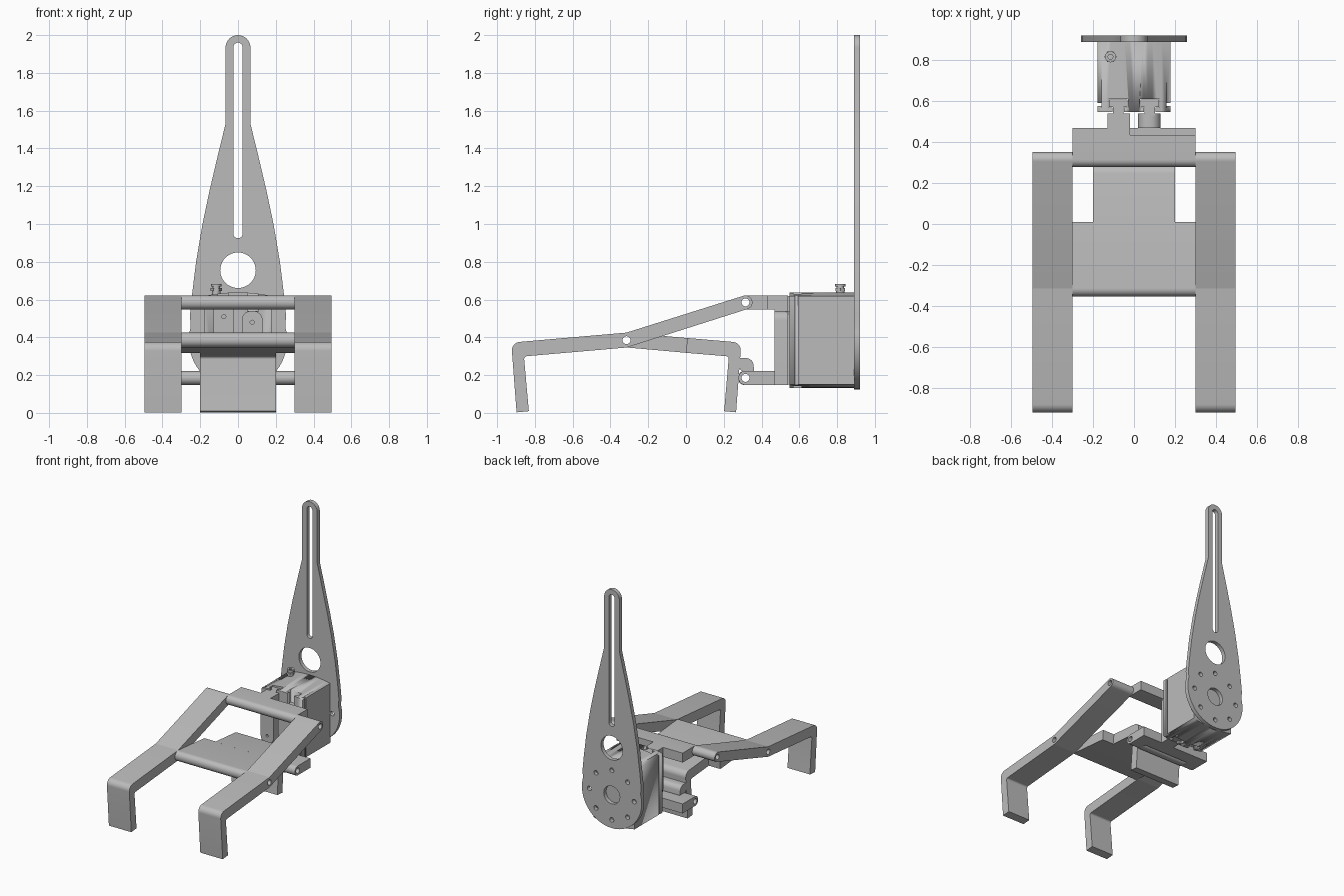
import bpy, math
from mathutils import Matrix, Vector

cube = bpy.data.objects.get("Cube")
if cube:
    bpy.data.objects.remove(cube, do_unlink=True)

grey = bpy.data.materials.new("plain grey")
grey.use_nodes = True
grey.diffuse_color = (0.5, 0.5, 0.5, 1)
grey.node_tree.nodes["Principled BSDF"].inputs["Base Color"].default_value = (0.5, 0.5, 0.5, 1)

# Profile plane for each extrusion axis
FRAMES = {
    "x": Matrix(((0, 0, 1, 0), (1, 0, 0, 0), (0, 1, 0, 0), (0, 0, 0, 1))),
    "y": Matrix(((1, 0, 0, 0), (0, 0, -1, 0), (0, 1, 0, 0), (0, 0, 0, 1))),
    "z": Matrix.Identity(4),
}


def circle(u, v, r, n=24):
    return [(u + r * math.cos(2 * math.pi * i / n), v + r * math.sin(2 * math.pi * i / n)) for i in range(n)]


def arc(u, v, r, start, end, n=16):
    angles = [math.radians(start + (end - start) * i / n) for i in range(n + 1)]
    return [(u + r * math.cos(a), v + r * math.sin(a)) for a in angles]


def rounded(corners, n=8):
    """Polygon from (u, v, fillet radius) corners."""
    out = []
    for i, (u, v, r) in enumerate(corners):
        p = Vector((u, v))
        if not r:
            out.append((u, v))
            continue
        a = (Vector(corners[i - 1][:2]) - p).normalized()
        b = (Vector(corners[(i + 1) % len(corners)][:2]) - p).normalized()
        half = a.angle(b) / 2
        c = p + (a + b).normalized() * r / math.sin(half)
        reach = r / math.tan(half)
        s, e = p + a * reach - c, p + b * reach - c
        t0 = math.atan2(s.y, s.x)
        turn = (math.atan2(e.y, e.x) - t0 + math.pi) % (2 * math.pi) - math.pi
        out += [(c.x + r * math.cos(t0 + turn * k / n), c.y + r * math.sin(t0 + turn * k / n)) for k in range(n + 1)]
    return out


def activate(ob):
    bpy.ops.object.select_all(action="DESELECT")
    ob.select_set(True)
    bpy.context.view_layer.objects.active = ob


def prism(name, axis, lo, hi, outline, holes=()):
    """Extrude a filled outline with holes along an axis."""
    cu = bpy.data.curves.new(name, "CURVE")
    cu.dimensions = "2D"
    cu.fill_mode = "BOTH"
    cu.extrude = (hi - lo) / 2
    for loop in [outline, *holes]:
        sp = cu.splines.new("POLY")
        sp.points.add(len(loop) - 1)
        for pt, (u, v) in zip(sp.points, loop):
            pt.co = (u, v, 0, 1)
        sp.use_cyclic_u = True
    ob = bpy.data.objects.new(name, cu)
    bpy.context.collection.objects.link(ob)
    mid = (lo + hi) / 2
    shift = {"x": (mid, 0, 0), "y": (0, mid, 0), "z": (0, 0, mid)}[axis]
    ob.matrix_world = Matrix.Translation(shift) @ FRAMES[axis]
    activate(ob)
    bpy.ops.object.convert(target="MESH")
    ob = bpy.context.object
    # Weld the caps to the walls
    bpy.ops.object.mode_set(mode="EDIT")
    bpy.ops.mesh.select_all(action="SELECT")
    bpy.ops.mesh.remove_doubles(threshold=0.0001)
    bpy.ops.mesh.normals_make_consistent(inside=False)
    bpy.ops.object.mode_set(mode="OBJECT")
    ob.data.materials.clear()
    ob.data.materials.append(grey)
    bpy.ops.object.shade_smooth_by_angle(angle=math.radians(30))
    return ob


def box(name, x0, x1, y0, y1, z0, z1):
    return prism(name, "z", z0, z1, [(x0, y0), (x1, y0), (x1, y1), (x0, y1)])


ELBOW, TOP, LOW = (-0.315, 0.385), (0.315, 0.585), (0.315, 0.185)
pin = {p: circle(*p, 0.021) for p in (ELBOW, TOP, LOW)}

# Outer fingers
finger = rounded([(0.339, 0.631, 0.0365), (-0.315, 0.425, 0.03), (-0.925, 0.372, 0.045),
                  (-0.897, 0.003, 0), (-0.832, 0.009, 0), (-0.858, 0.299, 0.015),
                  (-0.315, 0.346, 0.03), (0.361, 0.561, 0.0365)])
for side, x in (("right", -0.495), ("left", 0.3)):
    prism(side + "_finger", "x", x, x + 0.195, finger, [pin[ELBOW], pin[TOP]])

# Middle finger: hinge plate, narrow hooked tip and rear ear
prism("middle_finger_hinge", "x", -0.3, 0.3,
      rounded([(-0.354, 0.428, 0.037), (0.01, 0.396, 0), (0.002, 0.318, 0), (-0.354, 0.35, 0.037)]),
      [pin[ELBOW]])
prism("middle_finger", "x", -0.2, 0.2,
      rounded([(0.0, 0.397, 0), (0.293, 0.372, 0.045), (0.265, 0.003, 0), (0.202, 0.009, 0),
               (0.227, 0.299, 0.015), (0.0, 0.318, 0)]))
prism("middle_finger_ear", "x", -0.2, 0.2,
      rounded([(0.25, 0.29, 0), (0.355, 0.29, 0.04), (0.36, 0.225, 0.01), (0.352, 0.148, 0.03),
               (0.278, 0.148, 0.03), (0.278, 0.222, 0.03), (0.295, 0.222, 0), (0.28, 0.24, 0),
               (0.255, 0.24, 0)]), [pin[LOW]])


# Pivot bars carried by the two sliding jaws
def bar_profile(z):
    return rounded([(0.278, z + 0.037, 0.036), (0.435, z + 0.037, 0), (0.435, z - 0.037, 0), (0.278, z - 0.037, 0.036)])


prism("upper_pivot_bar", "x", -0.3, 0.3, bar_profile(TOP[1]), [pin[TOP]])
for side, x in (("right", -0.3), ("left", 0.2)):
    prism(side + "_lower_pivot_lug", "x", x, x + 0.1, bar_profile(LOW[1]), [pin[LOW]])
box("lower_pivot_bar", -0.3, 0.3, 0.365, 0.435, 0.148, 0.222)
box("upper_bar_step", -0.3, -0.02, 0.435, 0.47, 0.548, 0.622)
box("lower_bar_step", -0.3, 0.3, 0.435, 0.47, 0.148, 0.222)

# Jaw blocks with screw holes
prism("upper_jaw_block", "y", 0.468, 0.54,
      rounded([(-0.13, 0.622, 0), (-0.02, 0.622, 0), (-0.02, 0.24, 0.05), (-0.13, 0.24, 0.05)]),
      [circle(-0.075, z, 0.011, 12) for z in (0.3, 0.51)])
prism("lower_jaw_block", "y", 0.468, 0.54,
      rounded([(0.02, 0.148, 0), (0.13, 0.148, 0), (0.13, 0.54, 0.05), (0.02, 0.54, 0.05)]),
      [circle(0.075, z, 0.011, 12) for z in (0.26, 0.48)])


# T-shaped rails in the actuator slots
def tee(c, gap):
    return [(c - 0.025 - gap, 0.53), (c - 0.025 - gap, 0.572 - gap), (c - 0.045 - gap, 0.572 - gap),
            (c - 0.045 - gap, 0.608 + gap), (c + 0.045 + gap, 0.608 + gap),
            (c + 0.045 + gap, 0.572 - gap), (c + 0.025 + gap, 0.572 - gap), (c + 0.025 + gap, 0.53)]


prism("upper_jaw_rail", "z", 0.24, 0.62, tee(-0.077, 0))
prism("lower_jaw_rail", "z", 0.15, 0.54, tee(0.077, 0))

# Actuator body with side grooves, T slots and arched ends
def slot(c):
    pts = tee(c, 0.003)
    return [(u, max(v, 0.548)) for u, v in pts]


half = [(0.178, 0.548), (0.178, 0.577), (0.16, 0.577), (0.16, 0.592), (0.178, 0.592), (0.178, 0.892)]
outline = slot(-0.077) + slot(0.077) + half + [(-u, v) for u, v in reversed(half)]
body = prism("actuator_body", "z", 0.05, 0.7, outline)
arch = [(0.18 - 0.36 * i / 16, 0.638 - 0.02 * (1 - i / 8) ** 2) for i in range(17)]
cutter = prism("arch_cutter", "y", 0.5, 0.95, arch + [(u, 0.77 - v) for u, v in reversed(arch)])
mod = body.modifiers.new("arched ends", "BOOLEAN")
mod.operation, mod.object, mod.solver = "INTERSECT", cutter, "EXACT"
activate(body)
bpy.ops.object.modifier_apply(modifier=mod.name)
bpy.data.objects.remove(cutter, do_unlink=True)

# Air fitting
for name, r, z0, z1, n in (("fitting_base", 0.022, 0.62, 0.65, 24), ("fitting_nut", 0.03, 0.645, 0.66, 6),
                           ("fitting_neck", 0.02, 0.66, 0.668, 24), ("fitting_cap", 0.027, 0.668, 0.682, 24)):
    prism(name, "z", z0, z1, circle(-0.115, 0.817, r, n), [circle(-0.115, 0.817, 0.012, 12)])

# Slotted mounting plate
edge = [(0.254, 0.52), (0.244, 0.62), (0.222, 0.8), (0.188, 1.0), (0.15, 1.18), (0.11, 1.35), (0.066, 1.53)]
plate = (arc(0, 0.385, 0.26, -195, 15, 40) + edge + arc(0, 1.934, 0.066, 0, 180)
         + [(-u, v) for u, v in reversed(edge)])
slot_hole = arc(0, 0.95, 0.025, 180, 360) + arc(0, 1.935, 0.025, 0, 180)
bolts = [circle(0.195 * math.cos(a), 0.385 + 0.195 * math.sin(a), 0.018, 16)
         for a in (i * math.pi / 4 for i in range(8))]
prism("mounting_plate", "y", 0.89, 0.922, plate,
      [slot_hole, circle(0, 0.755, 0.094, 40), circle(0, 0.385, 0.07, 32), *bolts])
